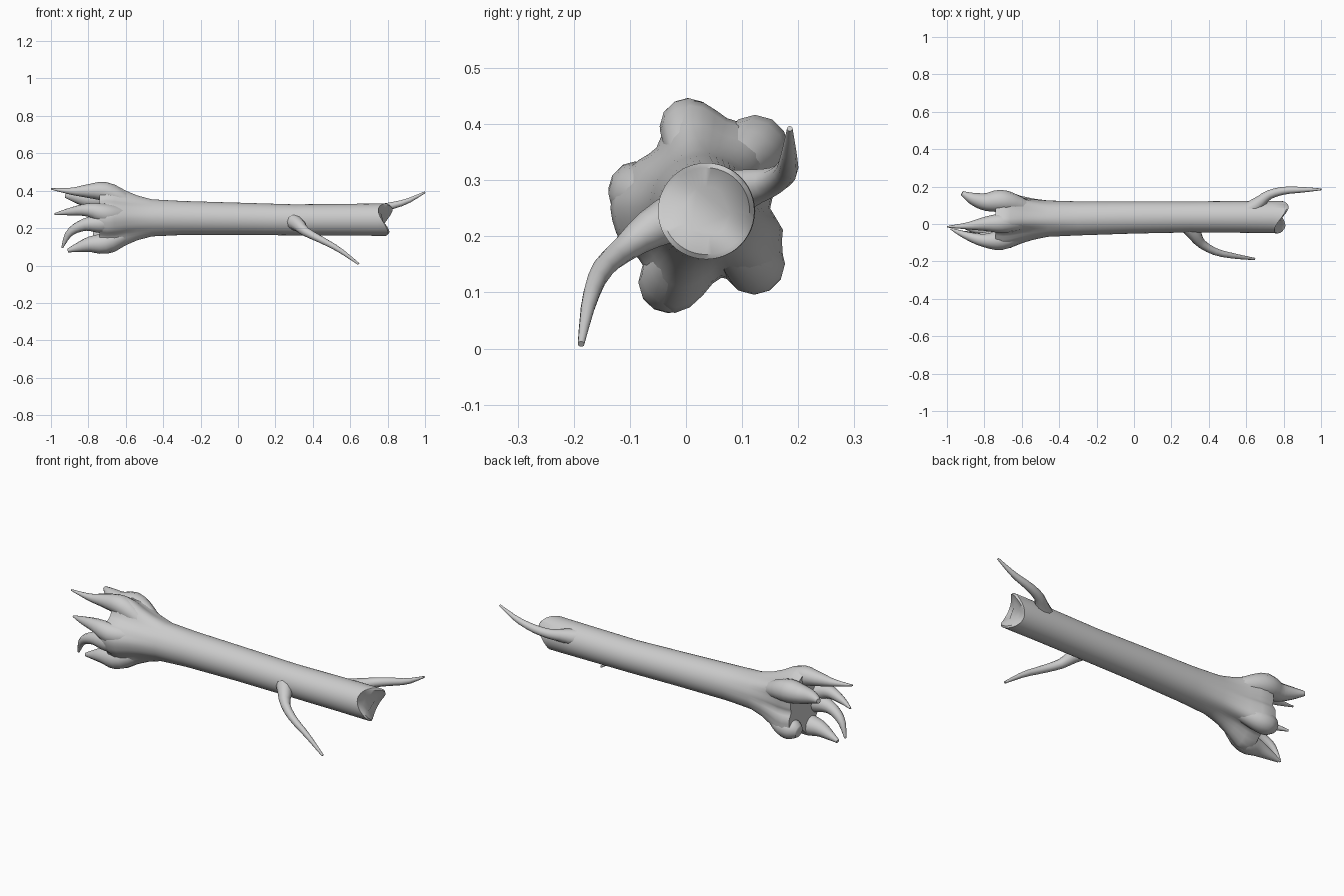
import bpy, bmesh, math
from mathutils import Vector, Matrix
from math import sin, cos, pi, radians

if "Cube" in bpy.data.objects:
    bpy.data.objects.remove(bpy.data.objects["Cube"])


def finish(name, bm, angle=50):
    bmesh.ops.recalc_face_normals(bm, faces=bm.faces)
    me = bpy.data.meshes.new(name)
    bm.to_mesh(me)
    bm.free()
    ob = bpy.data.objects.new(name, me)
    bpy.context.collection.objects.link(ob)
    bpy.context.view_layer.objects.active = ob
    ob.select_set(True)
    bpy.ops.object.shade_smooth_by_angle(angle=radians(angle))
    ob.select_set(False)
    return ob


def skin(bm, rings):
    n = len(rings[0])
    for a, b in zip(rings, rings[1:]):
        for i in range(n):
            bm.faces.new((a[i], a[(i + 1) % n], b[(i + 1) % n], b[i]))


def spline(pts, t):
    """Catmull-Rom sample of a list of tuples, t in 0..1"""
    f = t * (len(pts) - 1)
    i = min(int(f), len(pts) - 2)
    f -= i
    g = lambda k: Vector(pts[max(0, min(len(pts) - 1, k))])
    a, b, c, d = g(i - 1), g(i), g(i + 1), g(i + 2)
    return 0.5 * (2 * b + (c - a) * f + (2 * a - 5 * b + 4 * c - d) * f * f
                  + (3 * b - a - 3 * c + d) * f ** 3)


def tapered_tube(name, pts, sides=10, steps=12):
    """Round tube through (x, y, z, radius) points"""
    bm = bmesh.new()
    rings = []
    for k in range(steps + 1):
        p = spline(pts, k / steps)
        d = (spline(pts, min(1, k / steps + .02)) - spline(pts, max(0, k / steps - .02))).to_3d()
        q = d.to_track_quat('Z', 'Y')
        rings.append([bm.verts.new(p.to_3d() + q @ Vector((cos(a), sin(a), 0)) * max(p[3], .003))
                      for a in (2 * pi * i / sides for i in range(sides))])
    skin(bm, rings)
    bm.faces.new(rings[0])
    bm.faces.new(rings[-1])
    return finish(name, bm)


# Trunk: round log flaring into five root lobes; (angle, radius) outline at the base
OUTLINE = [(0, .12), (20, .135), (48, .185), (72, .165), (97, .195), (130, .135), (155, .15),
           (177, .165), (200, .16), (220, .145), (252, .195), (284, .128), (315, .185),
           (342, .15), (360, .12)]


def base_radius(deg):
    for (a, r), (b, s) in zip(OUTLINE, OUTLINE[1:]):
        if a <= deg <= b:
            f = (deg - a) / (b - a)
            return r + (s - r) * f * f * (3 - 2 * f)


# stations: x, centre y, centre z, log radius, flare
STATIONS = [(-.74, .03, .25, .085, .88), (-.70, .03, .25, .09, 1), (-.66, .03, .25, .092, .9),
            (-.60, .03, .252, .094, .55), (-.54, .03, .253, .095, .28), (-.46, .03, .254, .094, .06),
            (-.30, .03, .254, .091, 0), (0, .035, .25, .086, 0), (.3, .038, .244, .083, 0),
            (.6, .038, .245, .085, 0), (.74, .037, .245, .086, 0)]
N = 48
bm = bmesh.new()
rings = []
for x, cy, cz, r, fl in STATIONS:
    ring = []
    for i in range(N):
        a = 2 * pi * i / N
        rr = r + (base_radius(math.degrees(a)) - r) * fl
        ring.append(bm.verts.new((x, cy + rr * cos(a), cz + rr * sin(a))))
    rings.append(ring)
# broken end with a wavy rim and hollow face
for scale, depth in ((1, 1), (.9, 1.15), (.5, .55)):
    ring = []
    for i in range(N):
        a = 2 * pi * i / N
        wave = .785 + .025 * cos(2 * a - radians(100)) + .012 * cos(a)
        x = .76 + (wave - .76) * depth
        ring.append(bm.verts.new((x, .036 + .086 * scale * cos(a), .245 + .086 * scale * sin(a))))
    rings.append(ring)
skin(bm, rings)
bm.faces.new(rings[0])
bm.faces.new(rings[-1])
finish("trunk", bm, 45)

# Roots fanning out from the flared base
ROOTS = {
    "root_top": [(-.58, .01, .33, .04), (-.70, .005, .392, .052), (-.80, .0, .398, .037),
                 (-.89, -.01, .397, .019), (-1, -.015, .41, .004)],
    "root_back_upper": [(-.58, .09, .32, .04), (-.70, .122, .355, .06), (-.79, .118, .355, .048),
                        (-.86, .135, .365, .033), (-.92, .165, .372, .012)],
    "root_front": [(-.58, -.03, .27, .04), (-.70, -.082, .275, .055), (-.80, -.088, .297, .036),
                   (-.90, -.06, .288, .02), (-.98, -.025, .275, .005)],
    "root_claw": [(-.6, -.02, .23, .04), (-.72, -.075, .225, .052), (-.82, -.078, .218, .033),
                  (-.90, -.058, .175, .021), (-.94, -.038, .095, .005)],
    "root_bottom": [(-.58, .0, .18, .04), (-.70, -.028, .122, .056), (-.79, -.03, .113, .042),
                    (-.86, -.022, .095, .024), (-.91, -.015, .08, .01)],
    "root_back_lower": [(-.58, .08, .19, .04), (-.68, .118, .155, .055), (-.74, .12, .15, .05),
                        (-.77, .12, .145, .03)],
}
for name, pts in ROOTS.items():
    tapered_tube(name, pts, 12, 14)

# Two bare branches
tapered_tube("branch_front", [(.26, .03, .255, .05), (.32, -.05, .22, .038), (.36, -.105, .182, .025),
                              (.44, -.15, .14, .019), (.54, -.172, .085, .014), (.645, -.187, .008, .006)])
tapered_tube("branch_back", [(.60, .06, .27, .05), (.67, .115, .287, .034), (.72, .155, .298, .025),
                             (.80, .178, .315, .021), (.90, .183, .342, .015), (1, .185, .392, .005)])
